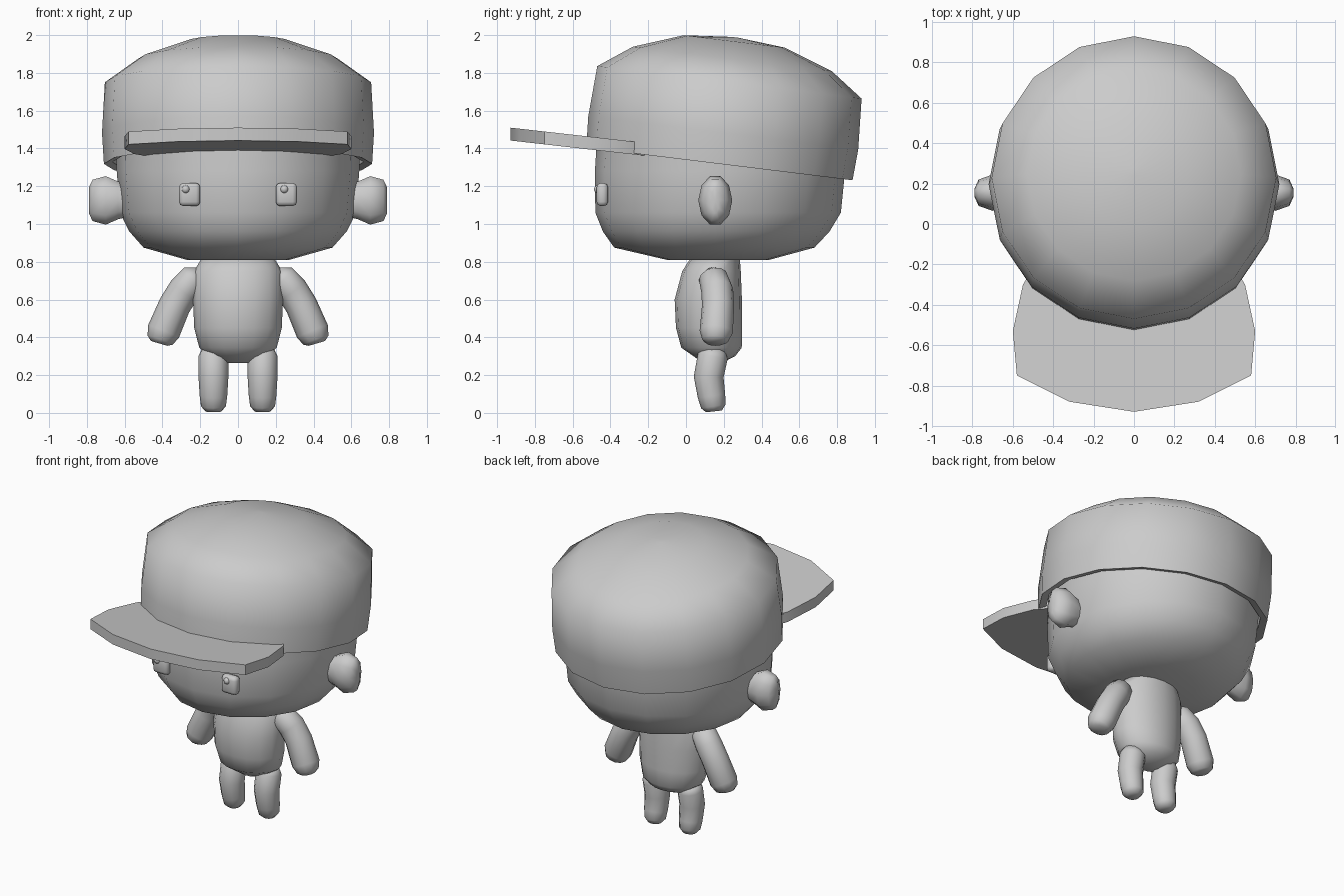
import bpy, bmesh, math
from mathutils import Vector, Matrix

cube = bpy.data.objects.get("Cube")
if cube:
    bpy.data.objects.remove(cube)

grey = bpy.data.materials.new("plain_grey")
grey.use_nodes = True
GREY = (0.6, 0.6, 0.6, 1)
grey.diffuse_color = GREY
grey.node_tree.nodes["Principled BSDF"].inputs["Base Color"].default_value = GREY


def finish(name, bm, sharp=65):
    bmesh.ops.recalc_face_normals(bm, faces=bm.faces)
    mesh = bpy.data.meshes.new(name)
    bm.to_mesh(mesh)
    bm.free()
    mesh.materials.append(grey)
    mesh.shade_smooth()
    mesh.set_sharp_from_angle(angle=math.radians(sharp))
    obj = bpy.data.objects.new(name, mesh)
    bpy.context.collection.objects.link(obj)
    return obj


def loft(name, rings, sides=16, matrix=None):
    """Skin elliptical rings (centre, u radius vector, v radius vector), closed at both ends."""
    bm = bmesh.new()
    loops = []
    for c, u, v in rings:
        loops.append([bm.verts.new(Vector(c) + Vector(u) * math.cos(a) + Vector(v) * math.sin(a))
                      for a in (math.tau * i / sides for i in range(sides))])
    for a, b in zip(loops, loops[1:]):
        for i in range(sides):
            j = (i + 1) % sides
            bm.faces.new((a[i], a[j], b[j], b[i]))
    for loop, ring in ((loops[0], rings[0]), (loops[-1], rings[-1])):
        pole = bm.verts.new(ring[0])
        for i in range(sides):
            bm.faces.new((loop[i], loop[(i + 1) % sides], pole))
    if matrix:
        bm.transform(matrix)
    return finish(name, bm)


def stack(name, profile, sides=16, matrix=None):
    """Horizontal rings given as (z, centre y, x radius, y radius)."""
    return loft(name, [((0, cy, z), (rx, 0, 0), (0, ry, 0)) for z, cy, rx, ry in profile],
                sides, matrix)


def limb(name, path, sides=12):
    """Tapered tube through (x, y, z, radius) points."""
    pts = [Vector(p[:3]) for p in path]
    rings = []
    for i, p in enumerate(pts):
        t = (pts[min(i + 1, len(pts) - 1)] - pts[max(i - 1, 0)]).normalized()
        u = t.cross(Vector((0, 1, 0))).normalized()
        r = path[i][3]
        rings.append((p, u * r, t.cross(u) * r))
    return loft(name, rings, sides)


# Head
stack("head", [(0.81, 0.17, 0.27, 0.27), (0.875, 0.15, 0.5, 0.53), (0.96, 0.16, 0.575, 0.6),
               (1.06, 0.17, 0.625, 0.65), (1.28, 0.18, 0.642, 0.662), (1.65, 0.2, 0.65, 0.66)])

# Cap shell: dome, wall, lower rim and lining, tilted back
tilt = Matrix.Translation((0, 0.23, 1.75)) @ Matrix.Rotation(math.radians(-7), 4, 'X')
cap = [(0.24, 0.02), (0.218, 0.27), (0.125, 0.53), (0, 0.705), (-0.27, 0.72), (-0.435, 0.71),
       (-0.425, 0.665), (-0.27, 0.665), (-0.01, 0.66), (0.1, 0.5), (0.19, 0.25)]
stack("cap", [(h, 0, r, r) for h, r in cap], 16, tilt)

# Visor: flat plate following the cap tilt
half = [(0.5, -0.22), (0.55, -0.3), (0.6, -0.53), (0.58, -0.75), (0.32, -0.88)]
outline = half + [(0, -0.93)] + [(-x, y) for x, y in reversed(half)]
bm = bmesh.new()
layers = [[bm.verts.new((x, y, 1.51 - 0.113 * (y + 0.93) - d)) for x, y in outline]
          for d in (0, 0.068)]
for layer in layers:
    bm.faces.new(layer)
for i in range(len(outline)):
    j = (i + 1) % len(outline)
    bm.faces.new((layers[0][i], layers[0][j], layers[1][j], layers[1][i]))
finish("visor", bm, 20)

# Torso
stack("torso", [(0.265, 0.14, 0.07, 0.05), (0.3, 0.15, 0.15, 0.11), (0.345, 0.135, 0.205, 0.16),
                (0.45, 0.122, 0.232, 0.175), (0.6, 0.118, 0.238, 0.178),
                (0.75, 0.135, 0.235, 0.155), (0.82, 0.155, 0.19, 0.13)])

for side, s in (("left", 1), ("right", -1)):
    # Ear: rounded paddle
    ear = [(0.58, 0.07, 0.09), (0.635, 0.075, 0.105), (0.7, 0.09, 0.135),
           (0.77, 0.065, 0.115), (0.79, 0.02, 0.07)]
    loft(side + "_ear", [((s * x, 0.155, 1.125), (0, ry, 0), (0, 0, rz)) for x, ry, rz in ear], 10)

    # Arm
    limb(side + "_arm", [(s * x, y, z, r) for x, y, z, r in (
        (0.2, 0.14, 0.74, 0.04), (0.23, 0.145, 0.715, 0.078), (0.285, 0.165, 0.65, 0.085),
        (0.335, 0.17, 0.57, 0.085), (0.395, 0.16, 0.43, 0.088), (0.413, 0.155, 0.385, 0.07),
        (0.418, 0.155, 0.368, 0.045))])

    # Leg
    limb(side + "_leg", [(s * 0.13, y, z, r) for y, z, r in (
        (0.15, 0.34, 0.06), (0.142, 0.3, 0.08), (0.12, 0.19, 0.079), (0.135, 0.09, 0.073),
        (0.145, 0.035, 0.066), (0.148, 0.008, 0.042))])

    # Eye: rounded block with a small bead on it
    bm = bmesh.new()
    bmesh.ops.create_cube(bm, size=1)
    bm.transform(Matrix.Translation((s * 0.256, -0.443, 1.156)) @ Matrix.Diagonal((0.112, 0.06, 0.122, 1)))
    bmesh.ops.bevel(bm, geom=bm.edges[:], offset=0.022, segments=2, profile=0.5, affect='EDGES')
    finish(side + "_eye", bm)

    bm = bmesh.new()
    bmesh.ops.create_uvsphere(bm, u_segments=12, v_segments=8, radius=0.022)
    bm.transform(Matrix.Translation((s * 0.261 - 0.016, -0.465, 1.184)))
    finish(side + "_eye_bead", bm)
